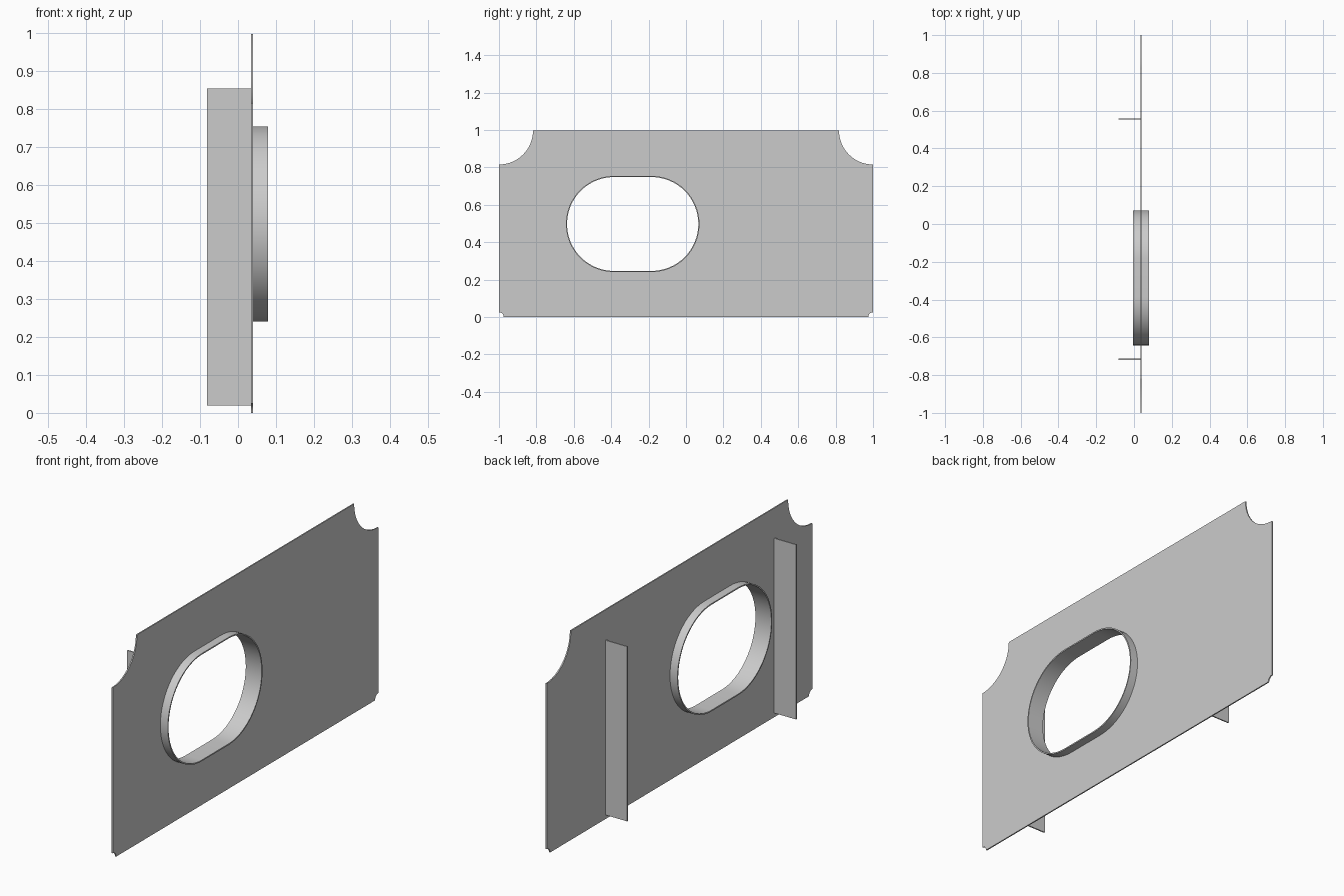
import bpy
import bmesh
from math import cos, sin, pi, radians

cube = bpy.data.objects.get("Cube")
if cube:
    bpy.data.objects.remove(cube, do_unlink=True)

steel = bpy.data.materials.new("plain grey steel")
steel.use_nodes = True
GREY = (0.6, 0.6, 0.6, 1)
steel.diffuse_color = GREY
steel.node_tree.nodes["Principled BSDF"].inputs["Base Color"].default_value = GREY


def arc(cy, cz, r, start, end, steps):
    """Points of an arc in the y-z plane, angles in half turns."""
    angles = [pi * (start + (end - start) * i / steps) for i in range(steps + 1)]
    return [(cy + r * cos(a), cz + r * sin(a)) for a in angles]


def stadium(r):
    """Long round outline of the opening."""
    return (arc(HOLE_Y + HALF_FLAT, HOLE_Z, r, -0.5, 0.5, 32)
            + arc(HOLE_Y - HALF_FLAT, HOLE_Z, r, 0.5, 1.5, 32))


def slab(name, loops, x0, x1):
    """Fill an outline (and optional hole) and extrude it along x."""
    bm = bmesh.new()
    for loop in loops:
        verts = [bm.verts.new((x0, y, z)) for y, z in loop]
        for i, v in enumerate(verts):
            bm.edges.new((verts[i - 1], v))
    bmesh.ops.triangle_fill(bm, edges=bm.edges[:], use_beauty=True)
    ext = bmesh.ops.extrude_face_region(bm, geom=bm.faces[:], use_keep_orig=True)
    moved = [g for g in ext["geom"] if isinstance(g, bmesh.types.BMVert)]
    bmesh.ops.translate(bm, verts=moved, vec=(x1 - x0, 0, 0))
    bmesh.ops.recalc_face_normals(bm, faces=bm.faces[:])
    mesh = bpy.data.meshes.new(name)
    bm.to_mesh(mesh)
    bm.free()
    mesh.materials.append(steel)
    obj = bpy.data.objects.new(name, mesh)
    bpy.context.collection.objects.link(obj)
    bpy.ops.object.select_all(action="DESELECT")
    obj.select_set(True)
    bpy.context.view_layer.objects.active = obj
    bpy.ops.object.shade_smooth_by_angle(angle=radians(30))
    return obj


HOLE_Y, HOLE_Z = -0.285, 0.497
HALF_FLAT, RADIUS, WALL = 0.1, 0.257, 0.006
TOP, CUT, NOTCH = 0.997, 0.182, 0.025
PLATE_BACK, PLATE_FRONT = 0.034, 0.04

# Web plate: large scallops at the top corners, small ones at the bottom
outline = (arc(-1, 0, NOTCH, 0.5, 0, 8) + arc(1, 0, NOTCH, 1, 0.5, 8)
           + arc(1, TOP, CUT, 1.5, 1, 20) + arc(-1, TOP, CUT, 0, -0.5, 20))
slab("web_plate", [outline, stadium(RADIUS)], PLATE_BACK, PLATE_FRONT)

# Collar lining the opening
slab("opening_collar", [stadium(RADIUS), stadium(RADIUS - WALL)], -0.005, 0.079)

# Upright stiffeners on one side of the plate
for name, y in (("front_stiffener", -0.716), ("back_stiffener", 0.556)):
    rect = [(y - 0.003, 0.02), (y + 0.003, 0.02), (y + 0.003, 0.853), (y - 0.003, 0.853)]
    slab(name, [rect], -0.081, PLATE_BACK)
